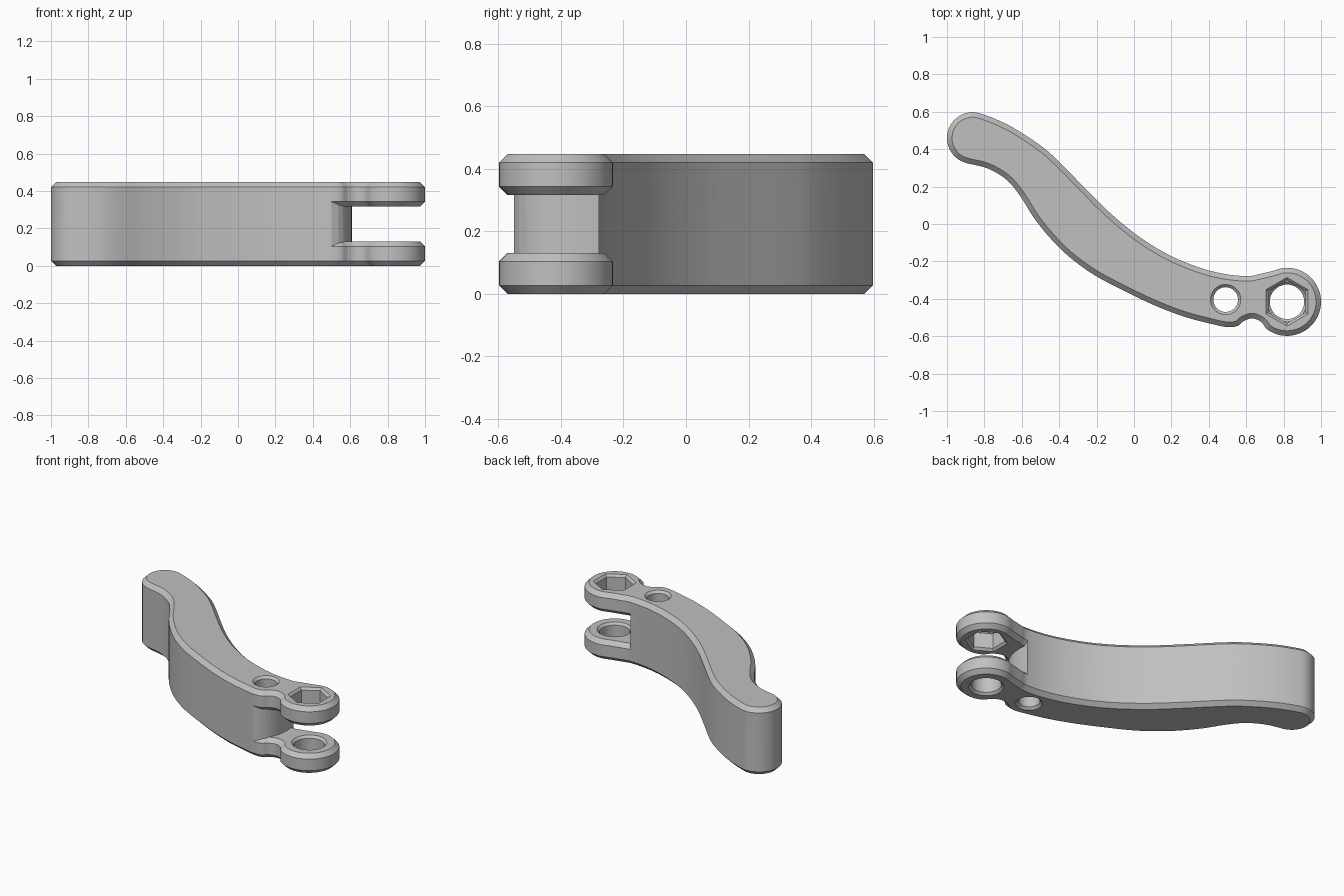
import bpy, bmesh, math
from mathutils import Vector

cube = bpy.data.objects.get("Cube")
if cube:
    bpy.data.objects.remove(cube, do_unlink=True)

HEIGHT, LUG, CHAMFER = 0.447, 0.131, 0.027
HUB, HUB_R = (0.818, -0.416), 0.182
PIN = (0.49, -0.404)

grey = bpy.data.materials.new("plain grey")
grey.use_nodes = True
color = (0.53, 0.53, 0.53, 1)
grey.diffuse_color = color
grey.node_tree.nodes["Principled BSDF"].inputs["Base Color"].default_value = color


def circle(center, r, n, start=0.0, sweep=math.tau, closed=True):
    steps = n if closed else n - 1
    return [(center[0] + r * math.cos(start + sweep * i / steps),
             center[1] + r * math.sin(start + sweep * i / steps)) for i in range(n)]


def smooth_loop(points, steps=6):
    """Closed curve passing through every point."""
    out, n = [], len(points)
    for i in range(n):
        a, b, c, d = (Vector(points[(i + k) % n]) for k in (-1, 0, 1, 2))
        for s in range(steps):
            t = s / steps
            out.append(0.5 * (2 * b + (c - a) * t + (2 * a - 5 * b + 4 * c - d) * t ** 2
                              + (3 * b - a - 3 * c + d) * t ** 3))
    return out


def loft(name, sections):
    """Solid through stacked (outline, z) sections."""
    bm = bmesh.new()
    rings = [[bm.verts.new((p[0], p[1], z)) for p in pts] for pts, z in sections]
    for low, high in zip(rings, rings[1:]):
        for i in range(len(low)):
            j = (i + 1) % len(low)
            bm.faces.new((low[i], low[j], high[j], high[i]))
    bm.faces.new(rings[0])
    bm.faces.new(rings[-1])
    bmesh.ops.recalc_face_normals(bm, faces=bm.faces)
    mesh = bpy.data.meshes.new(name)
    bm.to_mesh(mesh)
    bm.free()
    mesh.materials.append(grey)
    obj = bpy.data.objects.new(name, mesh)
    bpy.context.collection.objects.link(obj)
    return obj


def apply(obj, kind, **settings):
    mod = obj.modifiers.new(kind.lower(), kind)
    for key, value in settings.items():
        setattr(mod, key, value)
    bpy.context.view_layer.objects.active = obj
    bpy.ops.object.modifier_apply(modifier=mod.name)


def combine(obj, other, operation):
    apply(obj, 'BOOLEAN', object=other, operation=operation, solver='EXACT')
    bpy.data.objects.remove(other, do_unlink=True)


def bore(name, center, r, n, z0, z1, start=0.0, flare=0.015):
    """Cutter for a through hole with a countersink at both ends."""
    levels = [(r + 2 * flare, z0 - flare), (r, z0 + flare),
              (r, z1 - flare), (r + 2 * flare, z1 + flare)]
    return loft(name, [(circle(center, rad, n, start), z) for rad, z in levels])


# Outline: front edge, rounded tip, back edge, then neck and hub
front_edge = [(0.50, -0.551), (0.43, -0.538), (0.27, -0.496), (0.11, -0.435),
              (-0.06, -0.354), (-0.22, -0.268), (-0.355, -0.168), (-0.46, -0.062),
              (-0.54, 0.04), (-0.605, 0.144), (-0.68, 0.235), (-0.785, 0.298)]
tip = circle((-0.862, 0.46), 0.138, 7, math.radians(-110), math.radians(-185), False)
back_edge = [(-0.66, 0.523), (-0.495, 0.416), (-0.39, 0.322), (-0.253, 0.182),
             (-0.118, 0.05), (0.035, -0.073), (0.19, -0.167), (0.35, -0.233),
             (0.483, -0.267), (0.606, -0.279)]
hub = circle(HUB, HUB_R, 13, math.radians(115), math.radians(-240), False)
neck = [(0.68, -0.524), (0.635, -0.505), (0.59, -0.517), (0.553, -0.545)]

body = front_edge + tip + back_edge
outline = smooth_loop(body + [(0.66, -0.27)] + hub + neck)

# Two full-length chamfered plates that end in the fork lugs
plates = []
for name, z in (("lever", 0), ("upper_plate", HEIGHT - LUG)):
    plate = loft(name, [(outline, z), (outline, z + LUG)])
    apply(plate, 'BEVEL', width=CHAMFER, segments=1, limit_method='ANGLE',
          angle_limit=math.radians(60))
    plates.append(plate)
lever, upper = plates

# Solid core between the plates, closed by a rounded wall inside the fork
end_wall = [(0.61, -0.35), (0.606, -0.40), (0.596, -0.445), (0.58, -0.483),
            (0.56, -0.513), (0.535, -0.535)]
core_outline = outline[:(len(body) - 1) * 6 + 1] + end_wall
core = loft("core", [(core_outline, 0.08), (core_outline, HEIGHT - 0.08)])
combine(lever, core, 'UNION')
combine(lever, upper, 'UNION')

# Pin hole, round bolt hole in the lower lug, hexagonal seat in the upper lug
combine(lever, bore("pin_cutter", PIN, 0.066, 40, 0, HEIGHT), 'DIFFERENCE')
combine(lever, bore("bolt_cutter", HUB, 0.092, 48, 0, LUG), 'DIFFERENCE')
combine(lever, bore("hex_cutter", HUB, 0.115, 6, HEIGHT - LUG, HEIGHT, math.pi / 6),
        'DIFFERENCE')

# Smooth curved walls, crisp chamfers
bpy.ops.object.select_all(action='DESELECT')
lever.select_set(True)
bpy.context.view_layer.objects.active = lever
bpy.ops.object.shade_smooth_by_angle(angle=math.radians(25))
